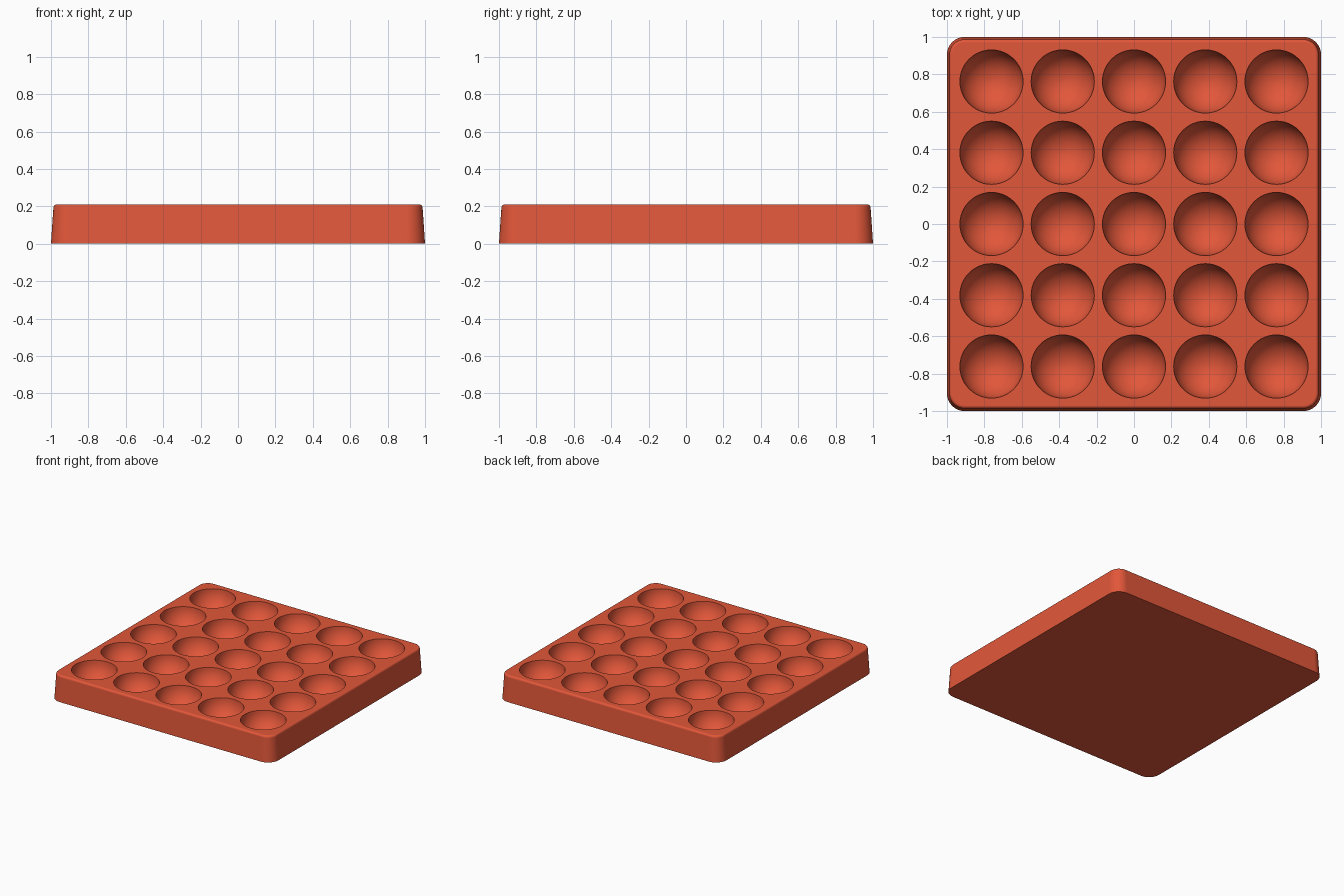
import bpy, bmesh, math
from mathutils import Matrix

if "Cube" in bpy.data.objects:
    bpy.data.objects.remove(bpy.data.objects["Cube"])

HEIGHT = 0.21
PITCH = 0.381
CUP_RADIUS = 0.169
COUNT = 5
CORNER_STEPS = 12

# Single clay-red material
clay = bpy.data.materials.new("clay red")
clay.use_nodes = True
colour = (0.76, 0.095, 0.042, 1)
clay.diffuse_color = colour
clay.node_tree.nodes["Principled BSDF"].inputs["Base Color"].default_value = colour


def make_object(name, bm):
    bmesh.ops.recalc_face_normals(bm, faces=bm.faces)
    mesh = bpy.data.meshes.new(name)
    bm.to_mesh(mesh)
    bm.free()
    mesh.materials.append(clay)
    obj = bpy.data.objects.new(name, mesh)
    bpy.context.collection.objects.link(obj)
    return obj


def rounded_square(bm, half, radius, z):
    ring = []
    for corner in range(4):
        mid = math.pi / 4 + corner * math.pi / 2
        cx = math.copysign(half - radius, math.cos(mid))
        cy = math.copysign(half - radius, math.sin(mid))
        for i in range(CORNER_STEPS + 1):
            a = (corner + i / CORNER_STEPS) * math.pi / 2
            ring.append(bm.verts.new((cx + radius * math.cos(a), cy + radius * math.sin(a), z)))
    return ring


# Tapered slab with a softly rounded top edge
bm = bmesh.new()
EDGE = 0.017
levels = [(1.0, 0.0)]
for i in range(6):
    a = i / 5 * math.pi / 2
    levels.append((0.987 - EDGE * (1 - math.cos(a)), HEIGHT - EDGE * (1 - math.sin(a))))
rings = [rounded_square(bm, half, half - 0.905, z) for half, z in levels]
for low, high in zip(rings, rings[1:]):
    for i in range(len(low)):
        j = (i + 1) % len(low)
        bm.faces.new((low[i], low[j], high[j], high[i]))
bm.faces.new(rings[0][::-1])
bm.faces.new(rings[-1])
tray = make_object("tray", bm)

# Grid of spheres that hollow out the cups
bm = bmesh.new()
for col in range(COUNT):
    for row in range(COUNT):
        spot = ((col - COUNT // 2) * PITCH, (row - COUNT // 2) * PITCH, HEIGHT)
        bmesh.ops.create_uvsphere(bm, u_segments=48, v_segments=24, radius=CUP_RADIUS,
                                  matrix=Matrix.Translation(spot))
cutter = make_object("cup_cutter", bm)
cutter.hide_render = True

# Cut the cups, then remove the cutter
cut = tray.modifiers.new("cups", "BOOLEAN")
cut.operation = "DIFFERENCE"
cut.solver = "EXACT"
cut.object = cutter
bpy.ops.object.select_all(action="DESELECT")
tray.select_set(True)
bpy.context.view_layer.objects.active = tray
bpy.ops.object.modifier_apply(modifier=cut.name)
bpy.data.objects.remove(cutter)

# Smooth curves, crisp rims and clean flat faces
bpy.ops.object.shade_smooth_by_angle(angle=math.radians(35))
weighted = tray.modifiers.new("clean_normals", "WEIGHTED_NORMAL")
weighted.keep_sharp = True
